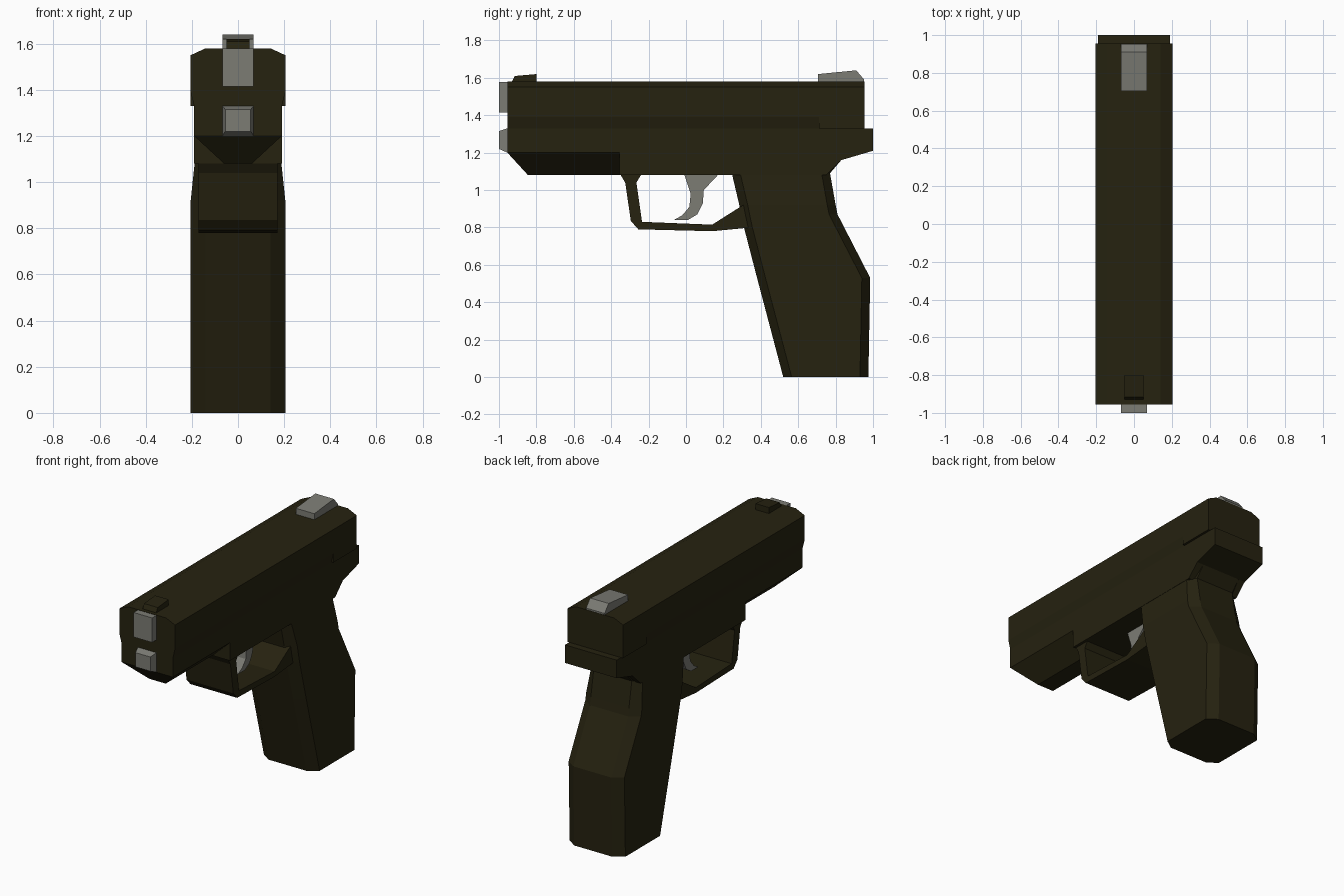
import bpy, bmesh

if "Cube" in bpy.data.objects:
    bpy.data.objects.remove(bpy.data.objects["Cube"])


def material(name, rgb):
    m = bpy.data.materials.new(name)
    m.diffuse_color = (*rgb, 1)
    m.use_nodes = True
    m.node_tree.nodes["Principled BSDF"].inputs["Base Color"].default_value = m.diffuse_color
    return m


OLIVE = material("dark_olive", (0.019, 0.016, 0.005))
GREY = material("warm_grey", (0.20, 0.20, 0.175))


def finish(name, bm, mat):
    bmesh.ops.recalc_face_normals(bm, faces=bm.faces)
    me = bpy.data.meshes.new(name)
    bm.to_mesh(me)
    bm.free()
    me.materials.append(mat)
    ob = bpy.data.objects.new(name, me)
    bpy.context.collection.objects.link(ob)
    return ob


def loft(name, rings, mat):
    """Skin a list of equal-length closed rings and cap both ends."""
    bm = bmesh.new()
    vs = [[bm.verts.new(p) for p in r] for r in rings]
    n = len(vs[0])
    for a, b in zip(vs, vs[1:]):
        for i in range(n):
            j = (i + 1) % n
            bm.faces.new((a[i], a[j], b[j], b[i]))
    bm.faces.new(vs[0])
    bm.faces.new(vs[-1])
    return finish(name, bm, mat)


def side_profile(name, pts, half, mat):
    """Extrude a (y, z) outline across x."""
    return loft(name, [[(x, y, z) for y, z in pts] for x in (-half, half)], mat)


def front_profile(name, right, y0, y1, mat):
    """Extrude a mirrored (x, z) half outline along y."""
    pts = right + [(-x, z) for x, z in reversed(right)]
    return loft(name, [[(x, y, z) for x, z in pts] for y in (y0, y1)], mat)


def rect(hx, z0, z1, y):
    return [(-hx, y, z0), (hx, y, z0), (hx, y, z1), (-hx, y, z1)]


# Slide: undercut lower edge along the front, full width at the rear
front_profile("slide", [(0.19, 1.33), (0.205, 1.39), (0.205, 1.55), (0.14, 1.58)],
              -0.955, 0.71, OLIVE)
front_profile("slide_rear", [(0.205, 1.33), (0.205, 1.55), (0.14, 1.58)],
              0.71, 0.955, OLIVE)

# Frame with rear tang
side_profile("frame", [(-0.355, 1.33), (-0.355, 1.08), (0.75, 1.08), (0.83, 1.16),
                       (1.0, 1.21), (1.0, 1.33)], 0.19, OLIVE)

# Front of the frame, with bevelled underside and sloped nose
bm = bmesh.new()
for s in (-1, 1):
    for x, y, z in [(0.19, -0.955, 1.33), (0.19, -0.955, 1.2), (0.06, -0.845, 1.08),
                    (0.19, -0.355, 1.33), (0.19, -0.355, 1.2), (0.06, -0.355, 1.08)]:
        bm.verts.new((s * x, y, z))
bmesh.ops.convex_hull(bm, input=bm.verts)
finish("frame_front", bm, OLIVE)

# Grip: stacked eight-sided sections (z, front y, back y, half width)
rings = []
for z, f, b, h in [(0, 0.52, 0.975, 0.205), (0.53, 0.38, 0.985, 0.205),
                   (0.8, 0.31, 0.846, 0.205), (0.87, 0.295, 0.81, 0.205),
                   (0.92, 0.285, 0.80, 0.205), (1.09, 0.245, 0.77, 0.187),
                   (1.16, 0.245, 0.83, 0.187)]:
    right = [(0.14, f), (h, f + 0.045), (h, b - 0.045), (0.14, b)]
    rings.append([(x, y, z) for x, y in right] + [(-x, y, z) for x, y in reversed(right)])
loft("grip", rings, OLIVE)

# Trigger guard
side_profile("trigger_guard", [
    (-0.355, 1.09), (-0.325, 1.04), (-0.295, 0.835), (-0.255, 0.79), (0.14, 0.78),
    (0.35, 0.80), (0.35, 0.945), (0.29, 0.91), (0.14, 0.815), (-0.235, 0.83),
    (-0.265, 1.04), (-0.235, 1.09)], 0.172, OLIVE)

# Trigger
side_profile("trigger", [
    (-0.01, 1.085), (0.175, 1.085), (0.095, 1.0), (0.09, 0.93), (0.06, 0.87),
    (0.01, 0.84), (-0.065, 0.84), (-0.02, 0.865), (0.018, 0.91), (0.025, 0.98)],
    0.045, GREY)

# Barrel end and spring rod at the front
loft("barrel_end", [rect(0.068, 1.415, 1.578, y) for y in (-1.0, -0.94)], GREY)
loft("spring_rod", [rect(0.055, 1.22, 1.315, -1.0), rect(0.068, 1.2, 1.33, -0.955),
                    rect(0.068, 1.2, 1.33, -0.94)], GREY)

# Sights
side_profile("rear_sight", [(0.705, 1.57), (0.705, 1.62), (0.91, 1.64), (0.953, 1.59),
                            (0.953, 1.57)], 0.068, GREY)
side_profile("front_sight", [(-0.93, 1.57), (-0.93, 1.582), (-0.915, 1.61),
                             (-0.8, 1.62), (-0.8, 1.57)], 0.05, OLIVE)
